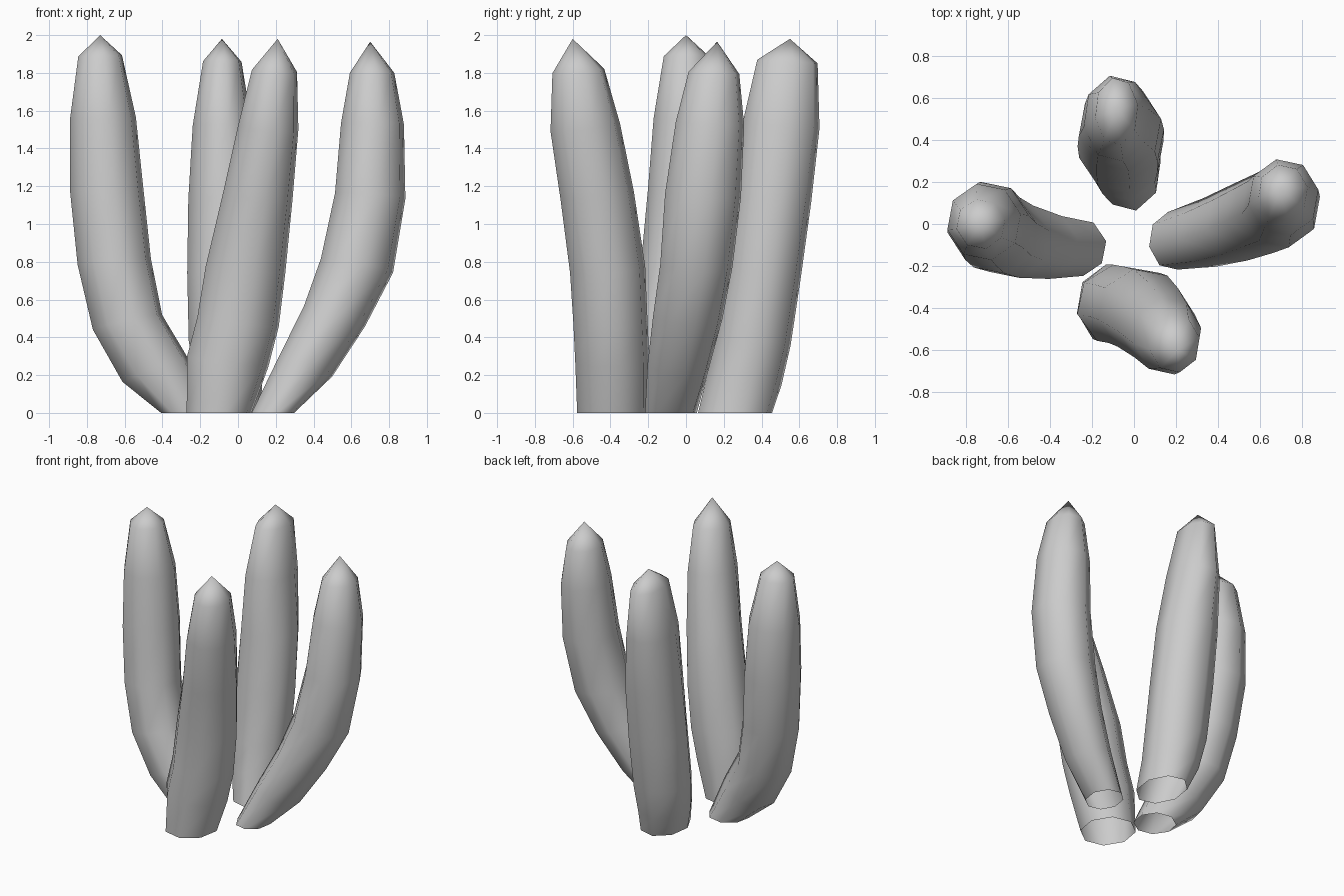
import bpy
import bmesh
from math import sin, cos, tau
from mathutils import Vector

SIDES = 8
TWIST = 0.2   # turns the cross-section so no flat faces an axis
LEAN = 0.6    # how strongly rings tilt with the bend of the stalk

default_cube = bpy.data.objects.get("Cube")
if default_cube:
    bpy.data.objects.remove(default_cube, do_unlink=True)

# One plain grey material
grey = bpy.data.materials.new("plain_grey")
grey.use_nodes = True
grey_colour = (0.6, 0.6, 0.6, 1)
grey.diffuse_color = grey_colour
for node in grey.node_tree.nodes:
    if node.type == "BSDF_PRINCIPLED":
        node.inputs["Base Color"].default_value = grey_colour
        node.inputs["Roughness"].default_value = 0.8


def slope_at(sections, index):
    """Sideways drift of the centre line per unit of height."""
    if index == 0:
        return Vector((0, 0))
    below = Vector(sections[index - 1][:3])
    above = Vector(sections[min(index + 1, len(sections) - 1)][:3])
    step = above - below
    return step.xy / step.z


def add_ring(bm, section, slope):
    """Oval ring around one centre point, tilted along the bend."""
    x, y, z, radius_x, radius_y = section
    ring = []
    for side in range(SIDES):
        angle = TWIST + tau * side / SIDES
        offset = Vector((radius_x * cos(angle), radius_y * sin(angle)))
        drop = LEAN * slope.dot(offset)
        ring.append(bm.verts.new((x + offset.x, y + offset.y, z - drop)))
    return ring


def build_stalk(name, sections, tip):
    """Bent tube, open at the foot, closed by a pointed tip."""
    bm = bmesh.new()
    rings = [add_ring(bm, section, slope_at(sections, index))
             for index, section in enumerate(sections)]
    for lower, upper in zip(rings, rings[1:]):
        for side in range(SIDES):
            following = (side + 1) % SIDES
            bm.faces.new((lower[side], lower[following],
                          upper[following], upper[side]))
    point = bm.verts.new(tip)
    for side in range(SIDES):
        bm.faces.new((rings[-1][side], rings[-1][(side + 1) % SIDES], point))
    for face in bm.faces:
        face.smooth = True
    mesh = bpy.data.meshes.new(name)
    bm.to_mesh(mesh)
    bm.free()
    mesh.materials.append(grey)
    stalk = bpy.data.objects.new(name, mesh)
    bpy.context.collection.objects.link(stalk)
    return stalk


# Each section is: centre x, y, z, then half-width in x and in y
build_stalk("right_stalk", [
    (-.27, -.11, 0, .14, .14),
    (-.44, -.1, .23, .175, .165),
    (-.585, -.07, .48, .187, .19),
    (-.655, -.04, .8, .198, .2),
    (-.695, 0, 1.18, .198, .205),
    (-.715, .01, 1.56, .178, .185),
    (-.73, 0, 1.89, .118, .12),
], (-.73, 0, 2))

build_stalk("left_stalk", [
    (.185, -.08, 0, .115, .14),
    (.36, -.04, .25, .142, .167),
    (.51, .01, .51, .165, .187),
    (.63, .055, .78, .195, .195),
    (.7, .09, 1.15, .19, .205),
    (.712, .127, 1.53, .17, .185),
    (.71, .148, 1.8, .12, .137),
], (.7, .165, 1.965))

build_stalk("front_stalk", [
    (-.1, -.385, 0, .175, .195),
    (-.055, -.39, .27, .22, .2),
    (0, -.4, .48, .22, .2),
    (.04, -.415, .76, .215, .203),
    (.105, -.47, 1.15, .188, .198),
    (.16, -.533, 1.51, .163, .188),
    (.193, -.57, 1.81, .122, .14),
], (.21, -.6, 1.98))

build_stalk("back_stalk", [
    (-.02, .26, 0, .15, .2),
    (-.05, .31, .18, .18, .2),
    (-.06, .355, .38, .205, .203),
    (-.063, .41, .74, .21, .203),
    (-.067, .46, 1.13, .2, .207),
    (-.083, .503, 1.52, .16, .208),
    (-.083, .537, 1.86, .104, .163),
], (-.085, .55, 1.98))
